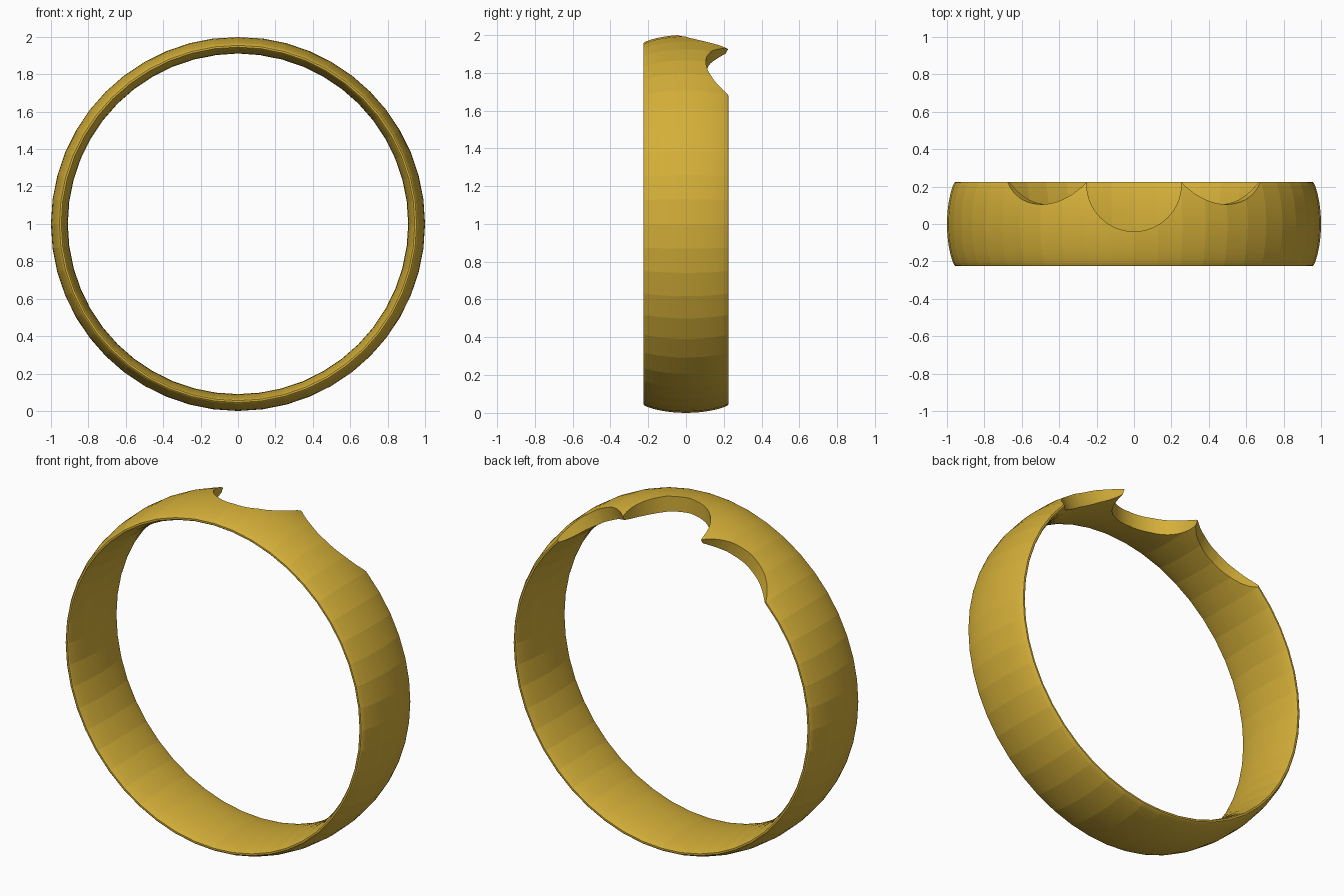
import bpy, bmesh, math
from mathutils import Matrix, Vector

cube = bpy.data.objects.get("Cube")
if cube:
    bpy.data.objects.remove(cube)

gold = bpy.data.materials.new("gold")
gold.use_nodes = True
gold.diffuse_color = (0.658, 0.429, 0.04, 1)
gold.node_tree.nodes["Principled BSDF"].inputs["Base Color"].default_value = gold.diffuse_color

SEGMENTS = 48
HALF_WIDTH = 0.225
CENTRE = Vector((0, 0, 1))


def add_object(name, bm):
    mesh = bpy.data.meshes.new(name)
    bmesh.ops.recalc_face_normals(bm, faces=bm.faces)
    bm.to_mesh(mesh)
    bm.free()
    mesh.materials.append(gold)
    obj = bpy.data.objects.new(name, mesh)
    bpy.context.collection.objects.link(obj)
    return obj


# Band: lens-like section, domed outside and inside, turned about the y axis
def dome(middle, edge, steps=16):
    rows = []
    for i in range(steps + 1):
        a = math.pi * (i / steps - 0.5)
        t = math.sin(a)
        rise = 0.5 * (1 - t * t) + 0.5 * math.cos(a)
        rows.append((HALF_WIDTH * t, edge + (middle - edge) * rise))
    return rows


profile = dome(1.0, 0.955) + dome(0.91, 0.945)[::-1]
bm = bmesh.new()
rings = []
for s in range(SEGMENTS):
    a = math.tau * s / SEGMENTS
    rings.append([bm.verts.new((r * math.sin(a), y, 1 + r * math.cos(a))) for y, r in profile])
for s in range(SEGMENTS):
    here, there = rings[s], rings[(s + 1) % SEGMENTS]
    for k in range(len(profile)):
        n = (k + 1) % len(profile)
        bm.faces.new((here[k], here[n], there[n], there[k]))
band = add_object("ring_band", bm)


# Notches: round radial cutters biting into the rear edge near the top
def notch_cutter(name, degrees, radius, y):
    bm = bmesh.new()
    bmesh.ops.create_cone(bm, cap_ends=True, segments=64, radius1=radius, radius2=radius,
                          depth=0.6, matrix=Matrix.Translation((0, y, 0.95)))
    bm.transform(Matrix.Translation(CENTRE) @ Matrix.Rotation(math.radians(degrees), 4, "Y"))
    cutter = add_object(name, bm)
    cutter.hide_render = True
    return cutter


cutters = [notch_cutter("middle_notch", 0, 0.253, 0.213),
           notch_cutter("left_notch", 30, 0.31, 0.415),
           notch_cutter("right_notch", -30, 0.31, 0.415)]

bpy.ops.object.select_all(action="DESELECT")
band.select_set(True)
bpy.context.view_layer.objects.active = band
for cutter in cutters:
    mod = band.modifiers.new(cutter.name, "BOOLEAN")
    mod.operation = "DIFFERENCE"
    mod.solver = "EXACT"
    mod.object = cutter
    bpy.ops.object.modifier_apply(modifier=mod.name)
    bpy.data.objects.remove(cutter)

# Smooth across the dome, faceted around the band
bpy.ops.object.shade_smooth_by_angle(angle=math.radians(6.5))
